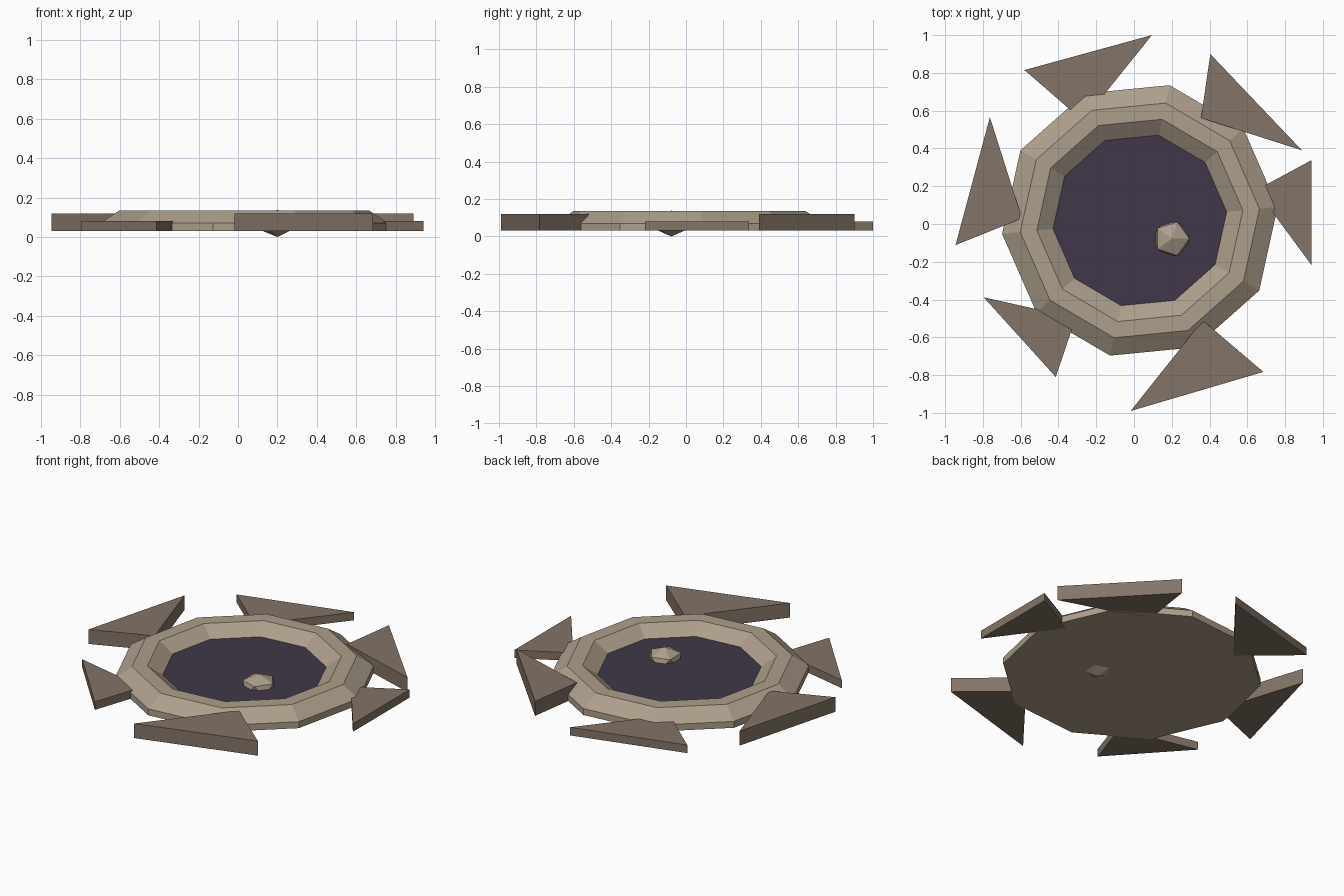
import bpy, bmesh, math
from mathutils import Matrix, Vector

if "Cube" in bpy.data.objects:
    bpy.data.objects.remove(bpy.data.objects["Cube"])

CENTRE = (0.031, 0.019)
PHASE = math.radians(5.6)
SIDES = 10
BASE = 0.03


def material(name, rgb):
    m = bpy.data.materials.new(name)
    m.diffuse_color = (*rgb, 1)
    m.use_nodes = True
    m.node_tree.nodes["Principled BSDF"].inputs["Base Color"].default_value = m.diffuse_color
    return m


stone = material("pale_stone", (0.42, 0.345, 0.26))
slab = material("dark_stone", (0.23, 0.175, 0.135))
void = material("dark_floor", (0.052, 0.038, 0.065))


def finish(name, bm, mat):
    bmesh.ops.recalc_face_normals(bm, faces=bm.faces)
    me = bpy.data.meshes.new(name)
    bm.to_mesh(me)
    bm.free()
    me.materials.append(mat)
    ob = bpy.data.objects.new(name, me)
    bpy.context.collection.objects.link(ob)
    return ob


def lathe(name, profile, mat, cap_top):
    """Ten-sided turned solid from (radius, z) points, capped at the first point."""
    bm = bmesh.new()
    rings = []
    for r, z in profile:
        angles = [PHASE + i * math.tau / SIDES for i in range(SIDES)]
        rings.append([bm.verts.new((CENTRE[0] + r * math.cos(a),
                                    CENTRE[1] + r * math.sin(a), z)) for a in angles])
    for lo, hi in zip(rings, rings[1:]):
        for i in range(SIDES):
            j = (i + 1) % SIDES
            bm.faces.new((lo[i], lo[j], hi[j], hi[i]))
    bm.faces.new(rings[0])
    if cap_top:
        bm.faces.new(rings[-1])
    return finish(name, bm, mat)


# Bevelled rim with a sloping inner wall
lathe("rim", [(0.733, BASE), (0.733, 0.07), (0.636, 0.135),
              (0.548, 0.135), (0.462, 0.074)], stone, False)

# Dark floor disc filling the basin
lathe("floor_disc", [(0.59, BASE + 0.002), (0.59, 0.074)], void, True)

# Triangular slabs around the rim: two outer corners, inner corner, top height
slabs = [
    ((-0.58, 0.815), (0.095, 1.00), (-0.27, 0.546), 0.08),
    ((0.404, 0.90), (0.889, 0.39), (0.355, 0.561), 0.12),
    ((0.94, 0.338), (0.94, -0.218), (0.647, 0.18), 0.08),
    ((0.685, -0.783), (-0.018, -0.99), (0.364, -0.51), 0.12),
    ((-0.414, -0.81), (-0.796, -0.388), (-0.309, -0.497), 0.08),
    ((-0.945, -0.112), (-0.763, 0.566), (-0.593, 0.03), 0.12),
]
for n, (a, b, c, top) in enumerate(slabs, 1):
    bm = bmesh.new()
    face = bm.faces.new([bm.verts.new((*p, BASE)) for p in (a, b, c)])
    out = bmesh.ops.extrude_face_region(bm, geom=[face], use_keep_orig=True)
    for v in out["geom"]:
        if isinstance(v, bmesh.types.BMVert):
            v.co.z = top
    finish(f"slab_{n}", bm, slab)

# Small faceted pebble sunk through the floor
bm = bmesh.new()
bmesh.ops.create_icosphere(bm, subdivisions=1, radius=1)
bm.transform(Matrix.Translation(Vector((0.2, -0.078, 0.069)))
             @ Matrix.Diagonal((0.104, 0.104, 0.069, 1)))
finish("pebble", bm, stone)
